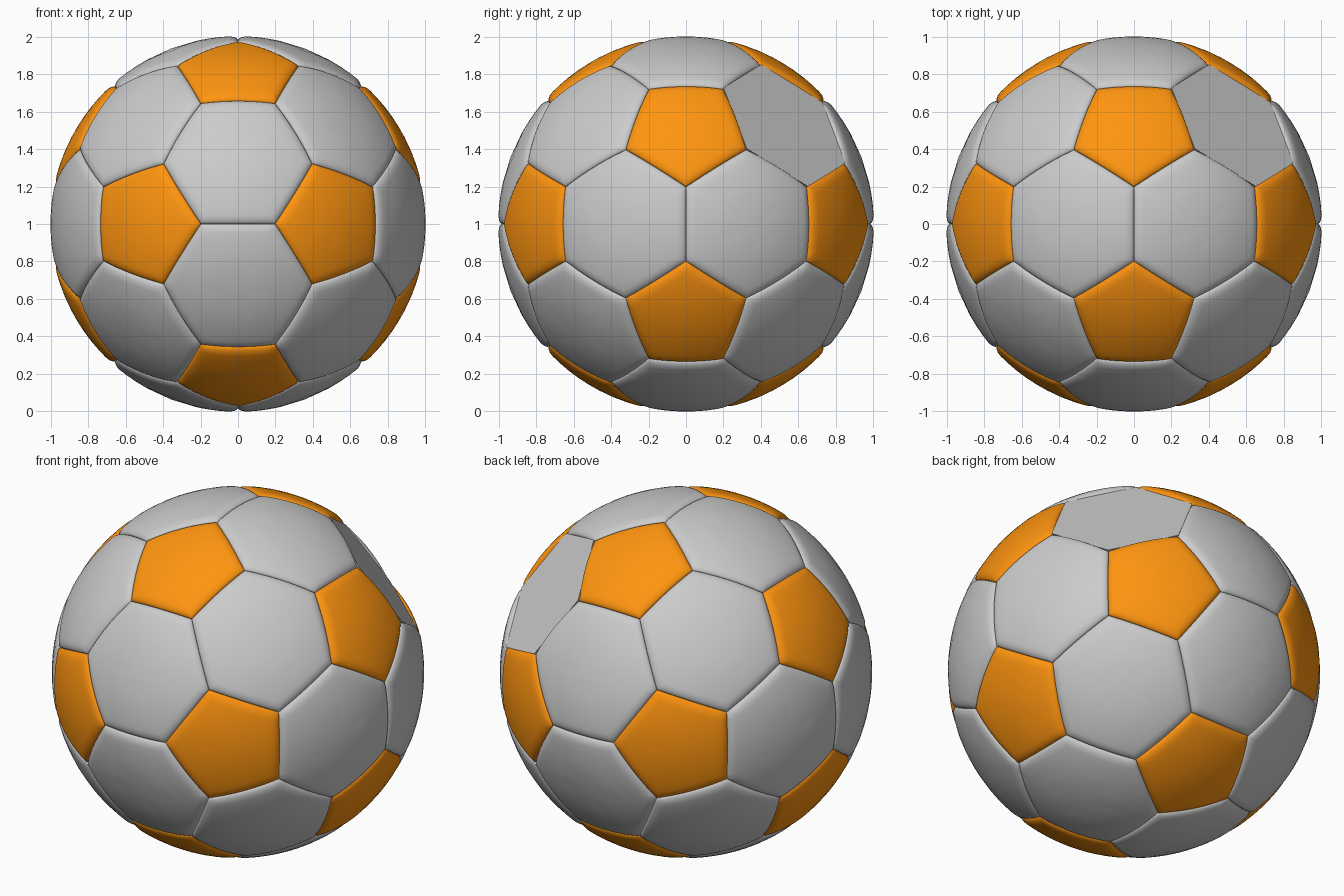
import bpy, bmesh, math
from mathutils import Vector

if "Cube" in bpy.data.objects:
    bpy.data.objects.remove(bpy.data.objects["Cube"])

PHI = (1 + 5 ** 0.5) / 2
SEAM, BULGE, ROLL = 0.981, 0.023, 0.055   # seam radius, panel height, width of rounded rim
STEPS = 12                                # points along each panel side
INSET = [0, .0015, .006, .014, .026, .04, .055, .1, .16, .22]
CENTRE = Vector((0, 0, 1))

orange = bpy.data.materials.new("orange")
orange.diffuse_color = (1.0, 0.3, 0.005, 1)
orange.use_nodes = True
orange.node_tree.nodes["Principled BSDF"].inputs["Base Color"].default_value = orange.diffuse_color


def cyclic(a, b, c):
    """All sign and cyclic variants of a point."""
    pts = set()
    for sa in (1, -1):
        for sb in (1, -1):
            for sc in (1, -1):
                p = (a * sa + 0.0, b * sb + 0.0, c * sc + 0.0)
                for k in range(3):
                    pts.add(p[k:] + p[:k])
    return [Vector(p) for p in sorted(pts)]


# Panel centres and the shared corner points
pent_dirs = cyclic(1, PHI, 0)
hex_dirs = cyclic(1, 1, 1) + cyclic(1 / PHI, 0, PHI)
corners = [((2 * a + b) / 3).normalized() for a in pent_dirs for b in pent_dirs
           if a != b and (a - b).length < 2.1]


def outline(direction, sides):
    """Corners around a panel, in counter-clockwise order."""
    n = direction.normalized()
    near = sorted(corners, key=lambda c: -c.dot(n))[:sides]
    u = n.orthogonal().normalized()
    v = n.cross(u)
    return sorted(near, key=lambda c: math.atan2(c.dot(v), c.dot(u)))


def finish(bm, name, mat):
    bmesh.ops.recalc_face_normals(bm, faces=bm.faces)
    me = bpy.data.meshes.new(name)
    bm.to_mesh(me)
    bm.free()
    for p in me.polygons:
        p.use_smooth = True
    me.set_sharp_from_angle(angle=math.radians(50))
    if mat:
        me.materials.append(mat)
    ob = bpy.data.objects.new(name, me)
    bpy.context.collection.objects.link(ob)


def padded_panel(name, direction, sides, mat=None):
    """Spherical panel with a rounded rim and a wall going down into the seam."""
    loop = outline(direction, sides)
    mid = sum(loop, Vector()) / sides
    inradius = ((loop[0] + loop[1]) / 2 - mid).length
    edge = [loop[i].lerp(loop[(i + 1) % sides], s / STEPS)
            for i in range(sides) for s in range(STEPS)]
    bm = bmesh.new()
    rings = [[bm.verts.new(CENTRE + p.normalized() * 0.90) for p in edge]]
    for d in INSET:
        k = max(0, 1 - d / ROLL)
        r = SEAM + BULGE * math.sqrt(1 - k * k)
        rings.append([bm.verts.new(CENTRE + p.lerp(mid, d / inradius).normalized() * r)
                      for p in edge])
    n = len(edge)
    for a, b in zip(rings, rings[1:]):
        for i in range(n):
            j = (i + 1) % n
            bm.faces.new((a[i], a[j], b[j], b[i]))
    top = bm.verts.new(CENTRE + mid.normalized() * (SEAM + BULGE))
    for i in range(n):
        bm.faces.new((rings[-1][i], rings[-1][(i + 1) % n], top))
    # Close the underside
    bm.faces.new(rings[0][::-1])
    finish(bm, name, mat)


def flat_panel(name, direction, sides):
    """The one unpadded panel: a thin flat hexagonal plate."""
    loop = outline(direction, sides)
    bm = bmesh.new()
    upper = [bm.verts.new(CENTRE + p * 0.998) for p in loop]
    lower = [bm.verts.new(CENTRE + p * 0.94) for p in loop]
    bm.faces.new(upper)
    bm.faces.new(lower[::-1])
    for i in range(sides):
        j = (i + 1) % sides
        bm.faces.new((lower[i], lower[j], upper[j], upper[i]))
    finish(bm, name, None)


# Orange pentagons
for i, d in enumerate(pent_dirs):
    padded_panel(f"pentagon_panel_{i + 1}", d, 5, orange)

# Grey hexagons, with the flat one at the upper back right
for i, d in enumerate(hex_dirs):
    if min(d) > 0.9:
        flat_panel("flat_hexagon_panel", d, 6)
    else:
        padded_panel(f"hexagon_panel_{i + 1}", d, 6)
